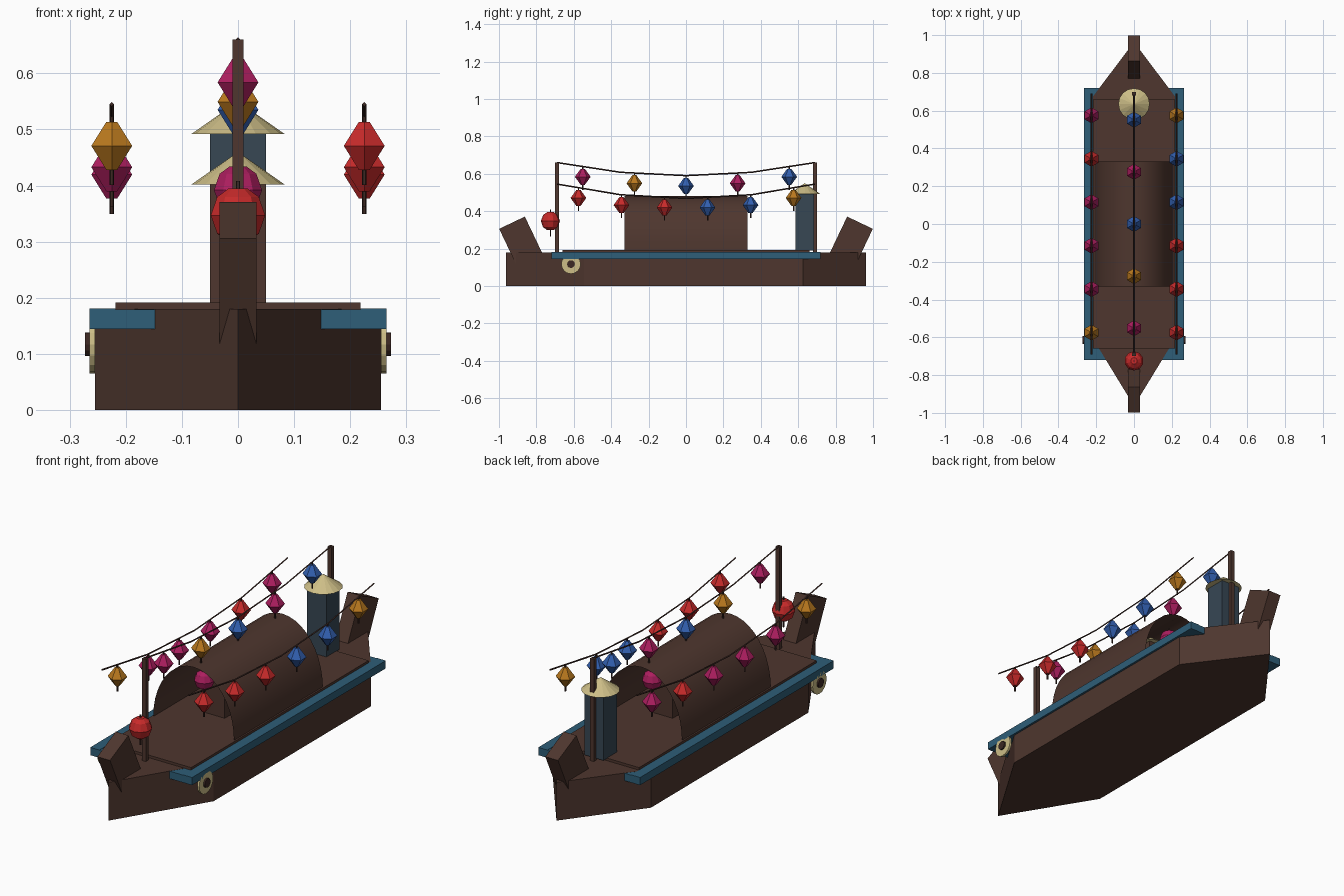
import bpy, bmesh, math
from mathutils import Matrix, Vector

if "Cube" in bpy.data.objects:
    bpy.data.objects.remove(bpy.data.objects["Cube"])


def material(name, r, g, b):
    lin = [((c / 255 + 0.055) / 1.055) ** 2.4 for c in (r, g, b)]
    m = bpy.data.materials.new(name)
    m.diffuse_color = (*lin, 1)
    m.use_nodes = True
    m.node_tree.nodes["Principled BSDF"].inputs["Base Color"].default_value = m.diffuse_color
    return m


BROWN = material("brown wood", 78, 54, 46)
DARK = material("dark cord", 60, 40, 35)
TEAL = material("blue rail paint", 46, 94, 120)
SLATE = material("slate cloth", 55, 71, 84)
STRAW = material("straw", 205, 190, 135)
RED = material("red paper", 200, 42, 42)
MAGENTA = material("magenta paper", 173, 30, 95)
AMBER = material("amber paper", 185, 120, 30)
BLUE = material("blue paper", 50, 95, 175)


def add(name, bm, mat, recalc=True):
    if recalc:
        bmesh.ops.recalc_face_normals(bm, faces=bm.faces)
    me = bpy.data.meshes.new(name)
    bm.to_mesh(me)
    bm.free()
    me.materials.append(mat)
    ob = bpy.data.objects.new(name, me)
    bpy.context.collection.objects.link(ob)
    return ob


def box(name, center, size, mat, tilt=0):
    bm = bmesh.new()
    m = (Matrix.Translation(center) @ Matrix.Rotation(tilt, 4, 'X')
         @ Matrix.Diagonal((*size, 1)))
    bmesh.ops.create_cube(bm, size=1, matrix=m)
    return add(name, bm, mat)


def lathe(name, profile, sides, loc, mat, turn=math.pi / 2, axis='Z'):
    """Closed turned solid; profile is (radius, height) from bottom to top."""
    bm = bmesh.new()
    rings = []
    for r, z in profile:
        if r < 1e-6:
            rings.append([bm.verts.new((0, 0, z))])
        else:
            rings.append([bm.verts.new((r * math.cos(turn + math.tau * i / sides),
                                        r * math.sin(turn + math.tau * i / sides), z))
                          for i in range(sides)])
    for a, b in zip(rings, rings[1:]):
        for i in range(sides):
            j = (i + 1) % sides
            if len(a) == 1:
                bm.faces.new((a[0], b[j], b[i]))
            elif len(b) == 1:
                bm.faces.new((a[i], a[j], b[0]))
            else:
                bm.faces.new((a[i], a[j], b[j], b[i]))
    for ring in (rings[0], rings[-1]):
        if len(ring) > 1:
            bm.faces.new(ring)
    if axis == 'X':
        bm.transform(Matrix.Rotation(math.pi / 2, 4, 'Y'))
    bm.transform(Matrix.Translation(loc))
    return add(name, bm, mat)


# hull: pointed plan pulled up
bm = bmesh.new()
plan = [(0, -0.963), (0.255, -0.545), (0.255, 0.625), (0, 0.963), (-0.255, 0.625), (-0.255, -0.545)]
face = bm.faces.new([bm.verts.new((x, y, 0)) for x, y in plan])
up = bmesh.ops.extrude_face_region(bm, geom=[face])["geom"]
bmesh.ops.translate(bm, vec=(0, 0, 0.18), verts=[v for v in up if isinstance(v, bmesh.types.BMVert)])
add("hull", bm, BROWN)

# rail slab, side cap strips and deck
box("rail", (0, 0, 0.162), (0.53, 1.44, 0.035), TEAL)
for s in (-1, 1):
    box("rail_cap", (s * 0.2415, 0, 0.171), (0.047, 1.44, 0.02), TEAL)
box("deck", (0, 0, 0.184), (0.436, 1.32, 0.016), BROWN)

# bow and stern posts, masts
for s, end in ((-1, "bow"), (1, "stern")):
    box(end + "_post", (0, s * 0.87, 0.212), (0.066, 0.152, 0.28), BROWN, -s * 0.445)
    box(end + "_mast", (0, s * 0.69, 0.42), (0.02, 0.02, 0.48), BROWN)

# arched cabin canopy, an open thin shell
bm = bmesh.new()
rows = []
for i in range(21):
    a = math.pi * i / 20
    rows.append([bm.verts.new((0.21 * math.cos(a), y, 0.192 + 0.288 * math.sin(a))) for y in (-0.33, 0.33)])
for a, b in zip(rows, rows[1:]):
    f = bm.faces.new((a[0], a[1], b[1], b[0]))
    f.smooth = True
add("canopy", bm, BROWN, False)


# people as blocks with straw hats
def figure(name, y, top, mat):
    box(name + "_body", (0, y, (0.19 + top) / 2), (0.1, 0.1, top - 0.19), mat)
    lathe(name + "_hat", [(0.083, top), (0, top + 0.058)], 16, (0, y, 0), STRAW)


figure("boatman", 0.635, 0.492, SLATE)
figure("front_passenger", -0.12, 0.402, BROWN)
figure("back_passenger", 0.12, 0.402, BROWN)

# painted eyes on the bow
for s in (-1, 1):
    lathe("eye_white", [(0.052, -0.005), (0.052, 0.005)], 16, (s * 0.26, -0.615, 0.117), STRAW, axis='X')
    lathe("eye_pupil", [(0.021, -0.009), (0.021, 0.009)], 12, (s * 0.264, -0.615, 0.117), DARK, axis='X')


# lantern strings
def cord(name, pts):
    cu = bpy.data.curves.new(name, 'CURVE')
    cu.dimensions = '3D'
    cu.bevel_depth = 0.004
    cu.bevel_resolution = 0
    cu.use_fill_caps = True
    sp = cu.splines.new('POLY')
    sp.points.add(len(pts) - 1)
    for p, co in zip(sp.points, pts):
        p.co = (*co, 1)
    cu.materials.append(DARK)
    bpy.context.collection.objects.link(bpy.data.objects.new(name, cu))


def lantern(x, y, z, mat):
    lathe("lantern", [(0.011, -0.043), (0.042, 0), (0.011, 0.043)], 6, (x, y, z), mat)
    lathe("lantern_tassel", [(0.004, -0.07), (0.004, 0.055)], 5, (x, y, z), DARK)


def strand(name, x, ends, mid, low, colours, spacing):
    ys = (-0.69, -0.35, 0, 0.35, 0.69)
    zs = (ends, mid, low, mid, ends)
    cord(name, [(x, y, z) for y, z in zip(ys, zs)])
    n = len(colours)
    for i, c in enumerate(colours):
        y = (i - (n - 1) / 2) * spacing
        k = min(int(abs(y) / 0.35), 1)
        za, zb, y0, w = ((low, mid, 0, 0.35), (mid, ends, 0.35, 0.34))[k]
        lantern(x, y, za + (zb - za) * (abs(y) - y0) / w - 0.055, c)


strand("centre_string", 0, 0.66, 0.608, 0.59, (MAGENTA, AMBER, BLUE, MAGENTA, BLUE), 0.276)
strand("right_string", 0.225, 0.545, 0.488, 0.468, (RED, RED, RED, BLUE, BLUE, AMBER), 0.23)
strand("left_string", -0.225, 0.545, 0.488, 0.468, (AMBER, MAGENTA, MAGENTA, MAGENTA, RED, MAGENTA), 0.23)


# round lanterns: one on the bow mast, two inside the canopy
def round_lantern(name, y, z, r, mat):
    prof = [(r * math.cos(a), r * math.sin(a)) for a in (math.radians(d) for d in (-70, -40, 0, 40, 70))]
    lathe(name, prof, 10, (0, y, z), mat)
    lathe(name + "_tassel", [(0.004, -r - 0.03), (0.004, r + 0.01)], 5, (0, y, z), DARK)


round_lantern("bow_lantern", -0.725, 0.347, 0.051, RED)
for s in (-1, 1):
    round_lantern("canopy_lantern", s * 0.25, 0.392, 0.045, MAGENTA)
